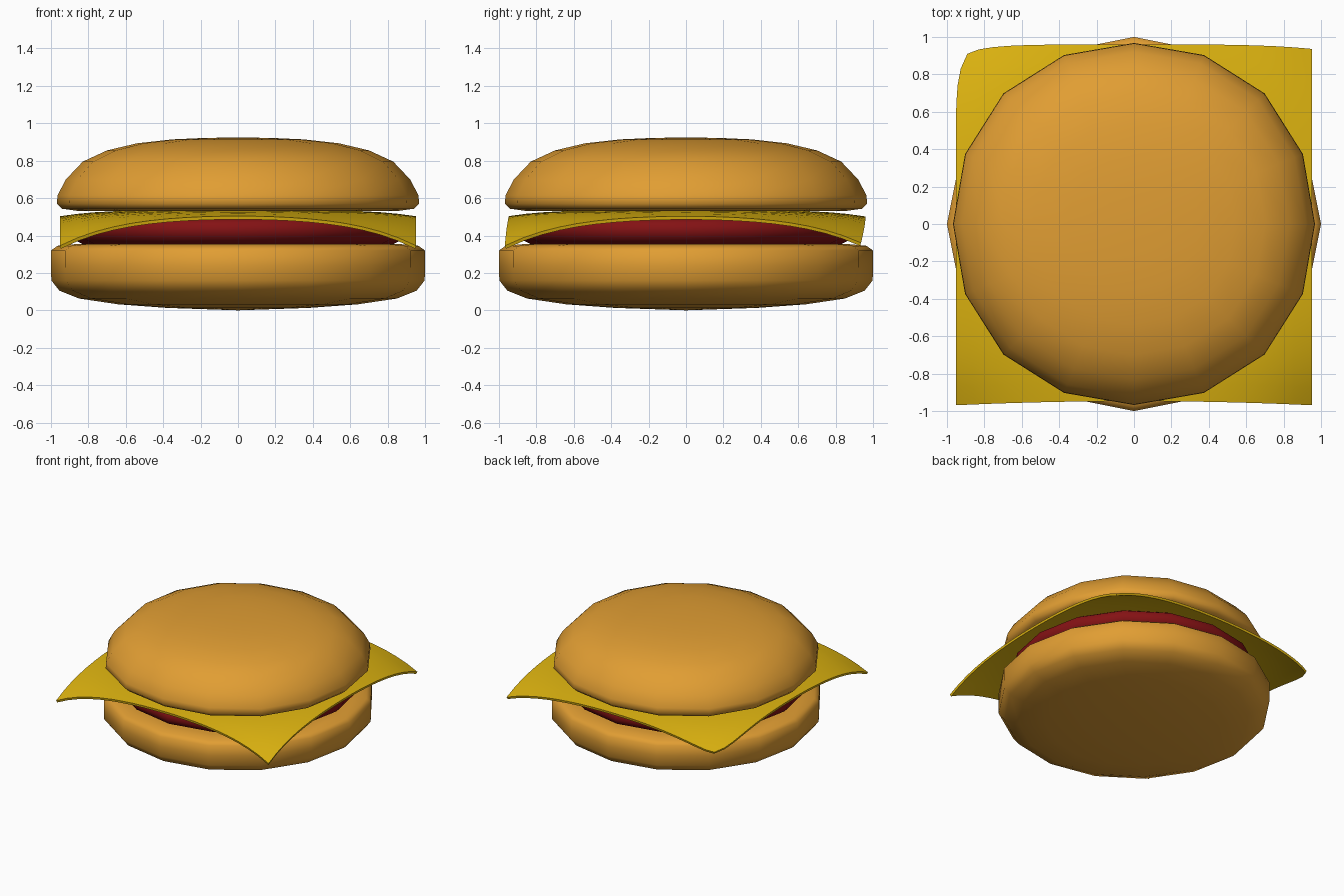
import bpy, bmesh, math

if "Cube" in bpy.data.objects:
    bpy.data.objects.remove(bpy.data.objects["Cube"])


def material(name, rgb):
    m = bpy.data.materials.new(name)
    m.diffuse_color = (*rgb, 1)
    m.use_nodes = True
    m.node_tree.nodes["Principled BSDF"].inputs["Base Color"].default_value = m.diffuse_color
    return m


BUN = material("toasted bun", (0.75, 0.34, 0.033))
CHEESE = material("yellow cheese", (0.72, 0.45, 0.005))
MEAT = material("red brown meat", (0.23, 0.006, 0.007))


def finish(bm, name, mat):
    bmesh.ops.recalc_face_normals(bm, faces=bm.faces)
    me = bpy.data.meshes.new(name)
    bm.to_mesh(me)
    bm.free()
    for p in me.polygons:
        p.use_smooth = True
    me.materials.append(mat)
    ob = bpy.data.objects.new(name, me)
    bpy.context.collection.objects.link(ob)
    return ob


def lathe(name, profile, mat, square=0.0, sides=16):
    """Spin (radius, z) points; first and last points are the poles."""
    bm = bmesh.new()
    rings = []
    for r, z in profile[1:-1]:
        ring = []
        for i in range(sides):
            a = 2 * math.pi * i / sides
            q = r * (1 + square * math.sin(2 * a) ** 2)
            ring.append(bm.verts.new((q * math.cos(a), q * math.sin(a), z)))
        rings.append(ring)
    ends = [bm.verts.new((0, 0, profile[k][1])) for k in (0, -1)]
    for i in range(sides):
        j = (i + 1) % sides
        for a, b in zip(rings, rings[1:]):
            bm.faces.new((a[i], a[j], b[j], b[i]))
        bm.faces.new((ends[0], rings[0][j], rings[0][i]))
        bm.faces.new((ends[1], rings[-1][i], rings[-1][j]))
    return finish(bm, name, mat)


# Bottom bun: shallow bowl with upright wall and flat top
lathe("bottom_bun", [(0, 0), (0.38, 0.013), (0.64, 0.032), (0.85, 0.063),
                     (0.955, 0.105), (0.998, 0.16), (1.0, 0.24), (1.0, 0.32),
                     (0.965, 0.345), (0.87, 0.354), (0.45, 0.356), (0, 0.356)], BUN)

# Patty
lathe("patty", [(0, 0.34), (0.6, 0.34), (0.82, 0.35), (0.885, 0.38), (0.905, 0.42),
                (0.9, 0.465), (0.86, 0.49), (0.6, 0.505), (0, 0.505)], MEAT)

# Top bun: low dome with a rounded rim
lathe("top_bun", [(0, 0.53), (0.6, 0.53), (0.86, 0.532), (0.94, 0.543),
                  (0.968, 0.57), (0.965, 0.615), (0.92, 0.7), (0.83, 0.795),
                  (0.7, 0.855), (0.54, 0.893), (0.35, 0.914), (0.17, 0.922),
                  (0, 0.924)], BUN, square=0.02)

# Cheese slice: square sheet whose corners droop, one corner curled inward
N = 20
bm = bmesh.new()
grid = []
for j in range(N + 1):
    row = []
    for i in range(N + 1):
        u, v = 2 * i / N - 1, 2 * j / N - 1
        curl = max(0, -u) ** 8 * max(0, v) ** 8
        x = 0.953 * u + 0.062 * curl
        if v > 0:
            y = v * (0.96 - 0.024 * u ** 4) - 0.026 * curl
        else:
            y = v * (0.947 + 0.022 * u ** 2)
        z = 0.535 - 0.041 * math.hypot(x, y) ** 5
        row.append(bm.verts.new((x, y, z)))
    grid.append(row)
for j in range(N):
    for i in range(N):
        bm.faces.new((grid[j][i], grid[j][i + 1], grid[j + 1][i + 1], grid[j + 1][i]))
cheese = finish(bm, "cheese_slice", CHEESE)
if cheese.data.polygons[N * N // 2].normal.z < 0:
    cheese.data.flip_normals()
solid = cheese.modifiers.new("thickness", "SOLIDIFY")
solid.thickness = 0.018
solid.offset = -1
bpy.context.view_layer.objects.active = cheese
cheese.select_set(True)
bpy.ops.object.modifier_apply(modifier="thickness")
bpy.ops.object.shade_smooth_by_angle(angle=math.radians(40))
